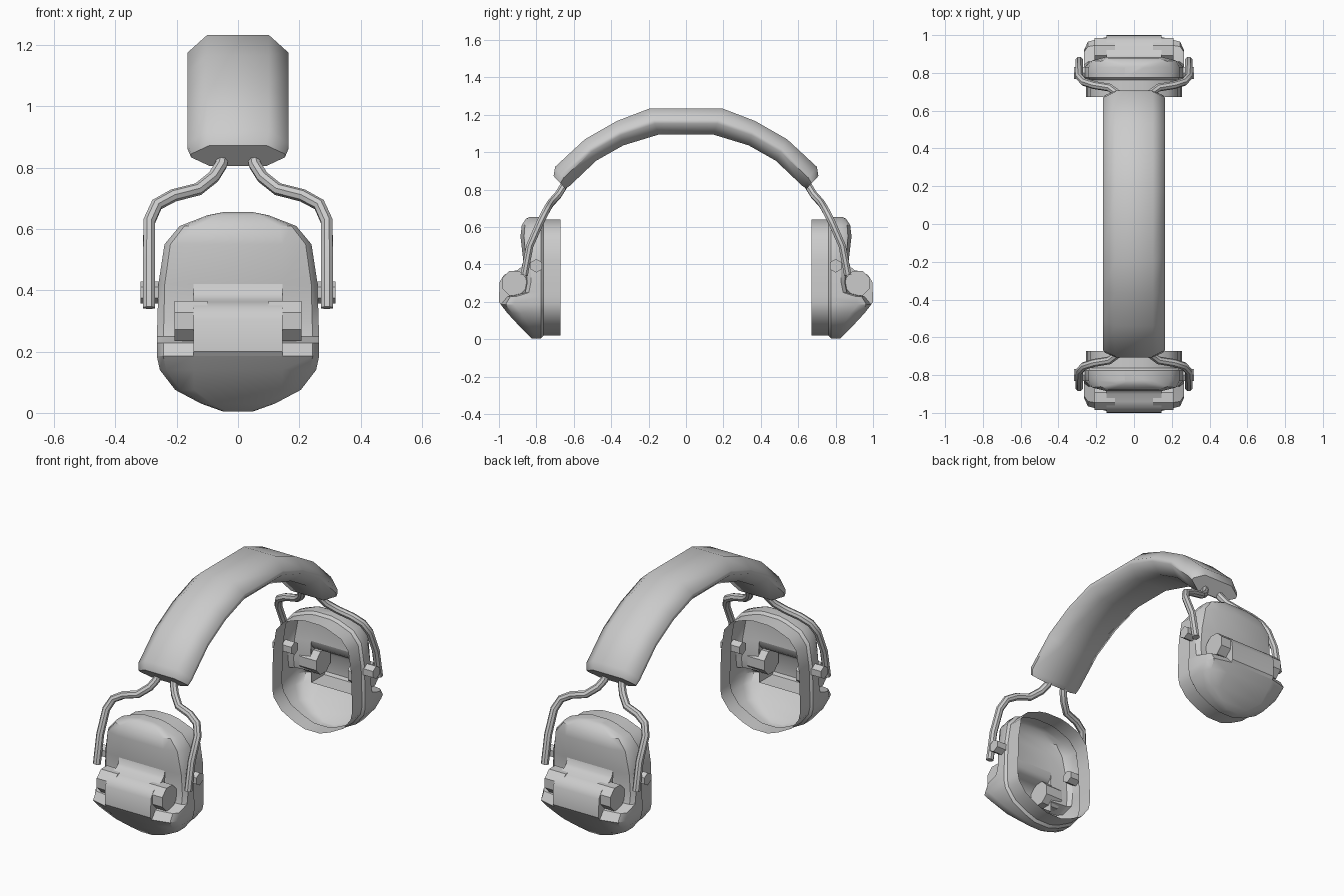
import bpy, bmesh, math
from mathutils import Matrix

if "Cube" in bpy.data.objects:
    bpy.data.objects.remove(bpy.data.objects["Cube"])


def finish(obj, axes, angle=35):
    """Mirror across the given axes and smooth by angle."""
    if any(axes):
        m = obj.modifiers.new("mirror", 'MIRROR')
        m.use_axis = axes
        m.use_mirror_merge = False
    bpy.ops.object.select_all(action='DESELECT')
    obj.select_set(True)
    bpy.context.view_layer.objects.active = obj
    if obj.type == 'CURVE':
        bpy.ops.object.convert(target='MESH')
    bpy.ops.object.shade_smooth_by_angle(angle=math.radians(angle))


def from_bmesh(name, bm, axes, angle=35):
    bmesh.ops.remove_doubles(bm, verts=bm.verts, dist=1e-4)
    bmesh.ops.recalc_face_normals(bm, faces=bm.faces)
    me = bpy.data.meshes.new(name)
    bm.to_mesh(me)
    bm.free()
    obj = bpy.data.objects.new(name, me)
    bpy.context.collection.objects.link(obj)
    finish(obj, axes, angle)
    return obj


def loft(bm, rings, closed=True, skip=lambda i, j: False):
    """Bridge successive rows of points; returns the vertex rows."""
    rows = [[bm.verts.new(p) for p in r] for r in rings]
    n = len(rows[0])
    for i in range(len(rows) - 1):
        for j in range(n if closed else n - 1):
            if not skip(i, j):
                k = (j + 1) % n
                bm.faces.new((rows[i][j], rows[i][k], rows[i + 1][k], rows[i + 1][j]))
    return rows


def cylinder(name, x0, x1, y, z, r, sides, turn=0):
    bm = bmesh.new()
    mat = (Matrix.Translation(((x0 + x1) / 2, y, z)) @ Matrix.Rotation(math.pi / 2, 4, 'Y')
           @ Matrix.Rotation(turn, 4, 'Z'))
    bmesh.ops.create_cone(bm, cap_ends=True, segments=sides, radius1=r, radius2=r,
                          depth=x1 - x0, matrix=mat)
    return from_bmesh(name, bm, (True, True, False))


# Headband: (outer y, outer z, inner y, inner z, width factor)
half = [(.195, 1.234, .145, 1.095, 1), (.37, 1.167, .335, 1.037, 1),
        (.54, 1.07, .48, .955, 1), (.70, .922, .622, .82, 1), (.708, .873, .645, .806, .93)]
stations = [(-a, b, -c, d, s) for a, b, c, d, s in reversed(half)] + half
section = [(.1, 1), (.165, .58), (.165, .42), (.1, 0), (-.1, 0), (-.165, .42), (-.165, .58), (-.1, 1)]
bm = bmesh.new()
rows = loft(bm, [[(x * s, c + (a - c) * t, d + (b - d) * t) for x, t in section]
                 for a, b, c, d, s in stations])
bm.faces.new(rows[0])
bm.faces.new(rows[-1])
from_bmesh("headband", bm, (False, False, False), 50)

# Wire yokes
path = [(.05, .645, .84), (.055, .66, .81), (.08, .685, .77), (.13, .722, .73), (.21, .735, .71),
        (.265, .752, .68), (.29, .78, .625), (.29, .835, .50), (.29, .865, .343)]
cu = bpy.data.curves.new("wire_yoke", 'CURVE')
cu.dimensions = '3D'
cu.bevel_depth = .021
cu.bevel_resolution = 2
cu.use_fill_caps = True
sp = cu.splines.new('POLY')
sp.points.add(len(path) - 1)
for p, co in zip(sp.points, path):
    p.co = (*co, 1)
yoke = bpy.data.objects.new("wire_yoke", cu)
bpy.context.collection.objects.link(yoke)
finish(yoke, (True, True, False))

# Ear cup shell: (z, half width, side depth, front depth), open towards the ear
cup = [(.655, .05, .825, .835), (.645, .10, .83, .855), (.61, .19, .83, .878), (.55, .24, .83, .885),
       (.42, .26, .83, .87), (.30, .263, .83, .86), (.25, .265, .84, .87), (.228, .265, .91, .955),
       (.185, .265, .92, .99), (.14, .255, .88, .955), (.075, .205, .84, .895),
       (.03, .12, .815, .85), (.005, .05, .80, .825)]
SEAM = .775
rings = []
for z, w, ys, yf in cup:
    xi = min(.145, .7 * w)
    right = [(w, SEAM, z), (w, ys, z), (.92 * w, ys + (yf - ys) * .65, z), (xi, yf, z)]
    rings.append(right + [(-x, y, zz) for x, y, zz in reversed(right)])
bm = bmesh.new()
# The centre strip stays open behind the battery housing
rows = loft(bm, rings, closed=False, skip=lambda i, j: j == 3 and 4 <= i <= 7)
bm.faces.new(rows[0])
bm.faces.new(rows[-1])
from_bmesh("ear_cup", bm, (False, True, False))

# Cushion wall: same outline, slightly smaller, open at the ear
outline = [(w, z) for z, w, _, _ in cup] + [(-w, z) for z, w, _, _ in reversed(cup)]
bm = bmesh.new()
loft(bm, [[(x * s, y, .33 + (z - .33) * s) for x, z in outline]
          for y, s in ((.672, .955), (.762, .955), (SEAM, 1))])
from_bmesh("ear_cushion", bm, (False, True, False))

# Battery housing across the cup front
prof = [(.868, .425), (.878, .39), (.90, .37), (.94, .362), (.975, .342), (.997, .305),
        (1, .20), (.99, .185), (.87, .185)]
bm = bmesh.new()
rows = loft(bm, [[(x, y, z) for y, z in prof] for x in (-.145, .145)], closed=False)
for r in rows:
    bm.faces.new(r)
from_bmesh("battery_housing", bm, (False, True, False))

# Battery ends and pivot knobs
cylinder("battery_end", .10, .208, .918, .30, .071, 8, math.pi / 8)
cylinder("pivot_knob", .20, .318, .80, .393, .036, 6, math.pi / 2)
